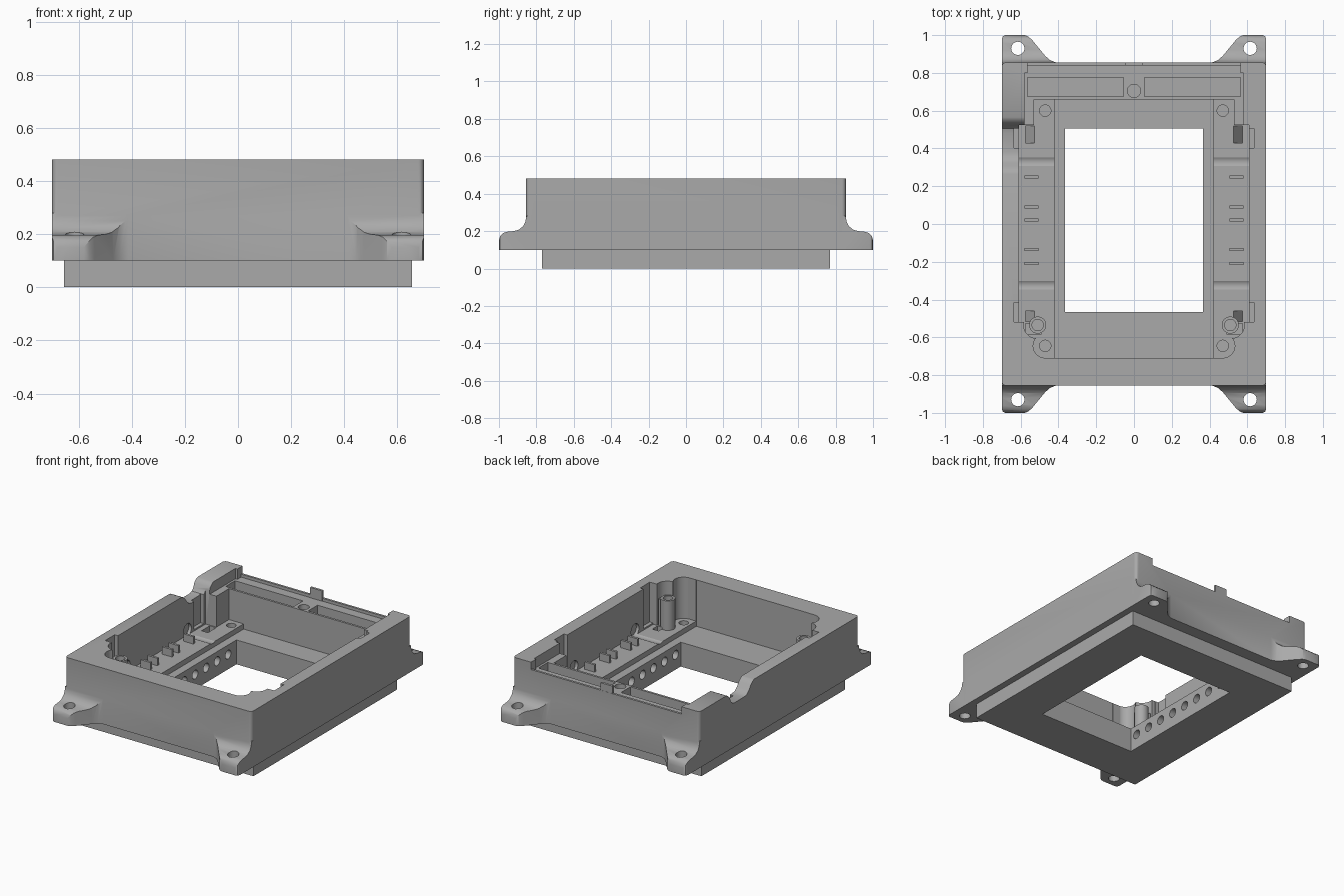
import bpy, bmesh, math
from mathutils import Matrix, Vector

if "Cube" in bpy.data.objects:
    bpy.data.objects.remove(bpy.data.objects["Cube"])

grey = bpy.data.materials.new("plain grey")
grey.use_nodes = True
grey.diffuse_color = (0.4, 0.4, 0.4, 1)
grey.node_tree.nodes["Principled BSDF"].inputs["Base Color"].default_value = (0.4, 0.4, 0.4, 1)


def finish(name, bm):
    bmesh.ops.recalc_face_normals(bm, faces=bm.faces)
    me = bpy.data.meshes.new(name)
    bm.to_mesh(me)
    bm.free()
    me.materials.append(grey)
    ob = bpy.data.objects.new(name, me)
    bpy.context.collection.objects.link(ob)
    return ob


def box(x0, x1, y0, y1, z0, z1, name="block", round_corners=0):
    x0, x1 = sorted((x0, x1))
    bm = bmesh.new()
    bmesh.ops.create_cube(bm, size=1)
    for v in bm.verts:
        v.co = Vector((x1 if v.co.x > 0 else x0, y1 if v.co.y > 0 else y0, z1 if v.co.z > 0 else z0))
    if round_corners:
        up = [e for e in bm.edges if abs(e.verts[0].co.z - e.verts[1].co.z) > 0.01]
        bmesh.ops.bevel(bm, geom=up, offset=round_corners, segments=5, profile=0.5, affect='EDGES')
    return finish(name, bm)


def rod(centre, r, length, axis='Z', name="rod"):
    bm = bmesh.new()
    turn = Matrix.Rotation(math.pi / 2, 4, 'Y') if axis == 'X' else Matrix.Identity(4)
    bmesh.ops.create_cone(bm, cap_ends=True, segments=28, radius1=r, radius2=r, depth=length,
                          matrix=Matrix.Translation(centre) @ turn)
    return finish(name, bm)


def prism(points, a, b, plane, name="prism"):
    """Extrude a profile: 'XY' along z, 'YZ' along x, 'XZ' along y."""
    place = {'XY': lambda p, h: (p[0], p[1], h),
             'YZ': lambda p, h: (h, p[0], p[1]),
             'XZ': lambda p, h: (p[0], h, p[1])}[plane]
    bm = bmesh.new()
    low = [bm.verts.new(place(p, a)) for p in points]
    high = [bm.verts.new(place(p, b)) for p in points]
    bm.faces.new(low)
    bm.faces.new(high)
    for i in range(len(points)):
        j = (i + 1) % len(points)
        bm.faces.new((low[i], low[j], high[j], high[i]))
    return finish(name, bm)


def combine(target, tool, op='DIFFERENCE'):
    mod = target.modifiers.new("combine", 'BOOLEAN')
    mod.operation, mod.solver, mod.object = op, 'EXACT', tool
    bpy.context.view_layer.objects.active = target
    bpy.ops.object.modifier_apply(modifier=mod.name)
    bpy.data.objects.remove(tool)


def cut(tool):
    combine(body, tool)


def add(tool):
    combine(body, tool, 'UNION')


SIDES = (-1, 1)
FLOOR, RAIL, SHELF, TOP = 0.165, 0.2, 0.41, 0.48

# outer shell and the plinth below it
body = box(-0.7, 0.7, -0.855, 0.855, 0.1, TOP, "housing_frame", 0.022)
add(box(-0.655, 0.655, -0.77, 0.77, 0, 0.15))

# corner mounting feet, blended into the end walls
for sx in SIDES:
    for sy in SIDES:
        side = [(0.8, 0.1), (1, 0.1), (1, 0.15), (0.994, 0.172), (0.98, 0.188), (0.96, 0.196),
                (0.92, 0.2), (0.895, 0.207), (0.872, 0.225), (0.859, 0.25), (0.853, 0.28), (0.8, 0.28)]
        plan = [(0.7, 0.8), (0.7, 0.98), (0.694, 0.994), (0.68, 1), (0.58, 1), (0.56, 0.993),
                (0.54, 0.975), (0.47, 0.89), (0.445, 0.868), (0.41, 0.854), (0.41, 0.8)]
        foot = prism([(y * sy, z) for y, z in side], 0.3 * sx, 0.9 * sx, 'YZ')
        combine(foot, prism([(x * sx, y * sy) for x, y in plan], 0, 0.4, 'XY'), 'INTERSECT')
        add(foot)
        cut(rod((0.615 * sx, 0.93 * sy, 0.15), 0.035, 0.3))

# main cavity, stepped floor and display window
cut(box(-0.42, 0.42, -0.71, 0.66, FLOOR, 0.6))
cut(box(-0.53, 0.53, -0.55, 0.66, RAIL, 0.6))
cut(box(-0.365, 0.365, -0.465, 0.505, -0.1, 0.3))
for s in SIDES:
    cut(box(0.5 * s, 0.61 * s, -0.52, 0.525, RAIL, 0.61))
    cut(box(0.41 * s, 0.48 * s, -0.709, -0.5, RAIL, 0.62))
    cut(rod((0.47 * s, -0.645, 0.45), 0.064, 0.5))
    cut(rod((0.515 * s, -0.535, 0.45), 0.07, 0.5))
    for y in (-0.46, 0.46):
        cut(box(0.57 * s, 0.635 * s, y - 0.058, y + 0.045, RAIL + 0.01, 0.63))

# lowered back shelf with two pockets, a screw hole, a thin rim and a locating tab
cut(box(-0.565, 0.565, 0.65, 0.84, SHELF, 0.64))
cut(box(-0.565, 0.565, 0.83, 0.9, 0.43, 0.65))
for s in SIDES:
    cut(box(0.5 * s, 0.58 * s, 0.524, 0.8, SHELF, 0.66))
    cut(box(0.055 * s, 0.565 * s, 0.675, 0.775, 0.35, 0.6))
cut(rod((0, 0.705, 0.41), 0.035, 0.16))
add(box(-0.045, 0.045, 0.838, 0.854, 0.38, TOP))

# cable dip in the right wall
dip = [(0.25, 0.7), (0.25, 0.485), (0.28, 0.475), (0.305, 0.455), (0.325, 0.425), (0.35, 0.405),
       (0.38, 0.4), (0.48, 0.4), (0.505, 0.407), (0.52, 0.425), (0.532, 0.455), (0.55, 0.472),
       (0.575, 0.485), (0.575, 0.7)]
cut(prism(dip, -0.9, -0.52, 'YZ'))

for s in SIDES:
    # tall front standoffs
    add(rod((0.51 * s, -0.535, 0.28), 0.045, 0.24))
    add(box(0.49 * s, 0.575 * s, -0.585, -0.525, 0.17, 0.38))
    cut(rod((0.51 * s, -0.535, 0.39), 0.03, 0.16))
    # screw holes in the rails
    for y in (-0.645, 0.6):
        cut(rod((0.47 * s, y, 0.2), 0.03, 0.12))
    # round clearances across the rails
    for y in (-0.325, 0.33):
        cut(rod((0.52 * s, y, 0.235), 0.042, 0.22, 'X'))
    # sloped pockets at the rail ends
    for y0, y1 in ((-0.515, -0.46), (0.43, 0.518)):
        cut(prism([(0.52 * s, 0.21), (0.575 * s, 0.21), (0.575 * s, 0.13)], y0, y1, 'XZ'))
    # guide ribs, in pairs
    for y in (-0.36, -0.21, -0.135, 0.02, 0.09, 0.25, 0.32):
        if abs(abs(y) - 0.33) > 0.04:
            add(box(0.505 * s, 0.58 * s, y - 0.008, y + 0.008, 0.18, 0.25))
    # row of vents in the window sides
    for i in range(8):
        cut(rod((0.365 * s, -0.41 + 0.118 * i, 0.1), 0.03, 0.16, 'X'))

# crisp edges with smooth rounds
bpy.ops.object.select_all(action='DESELECT')
body.select_set(True)
bpy.context.view_layer.objects.active = body
bpy.ops.object.shade_smooth_by_angle(angle=math.radians(30))
